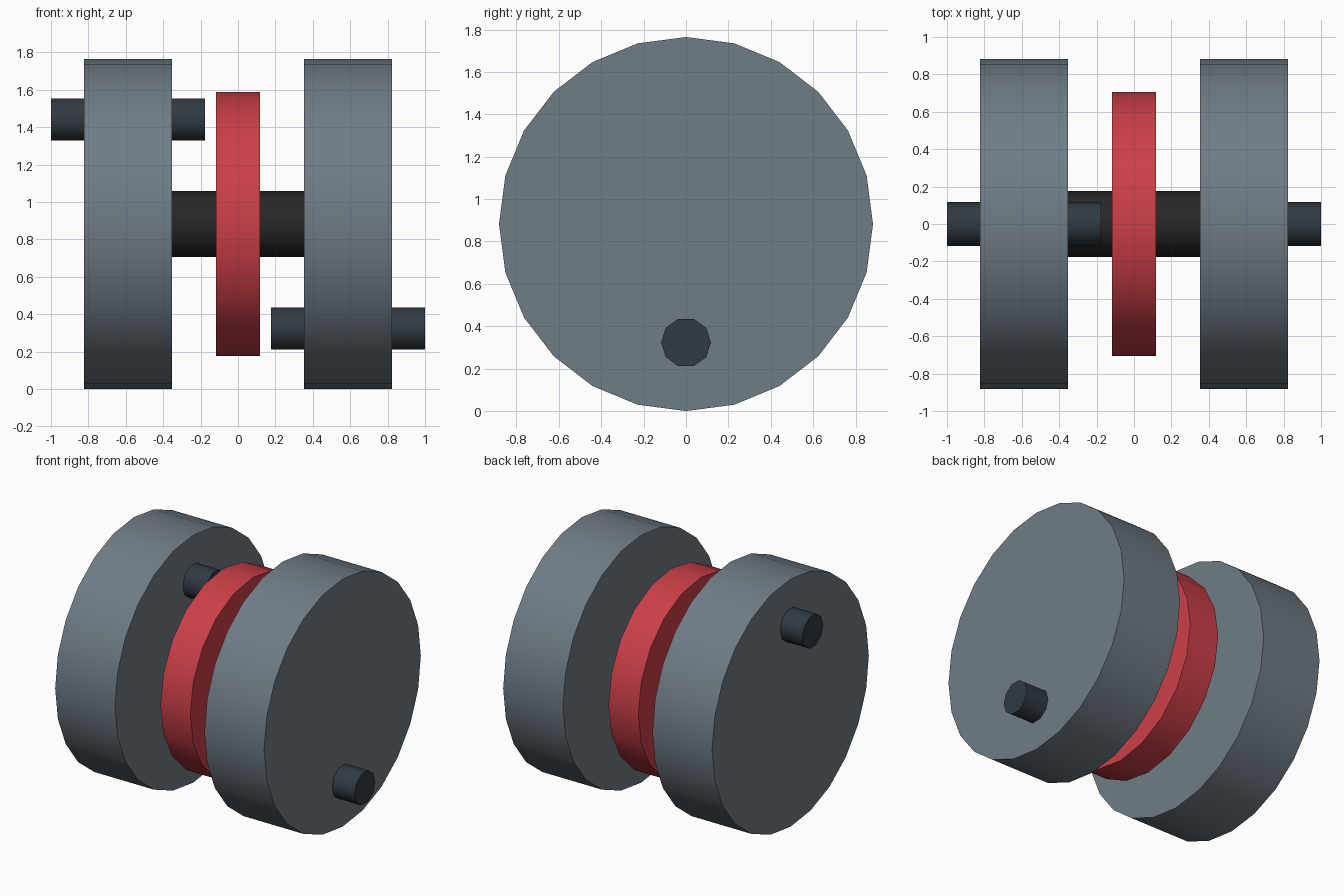
import bpy
from math import radians, pi

if "Cube" in bpy.data.objects:
    bpy.data.objects.remove(bpy.data.objects["Cube"])

U = 2 / 34          # base module: overall width is 34 modules
CZ = 15 * U         # axle height


def material(name, rgb):
    m = bpy.data.materials.new(name)
    m.diffuse_color = (*rgb, 1)
    m.use_nodes = True
    m.node_tree.nodes["Principled BSDF"].inputs["Base Color"].default_value = m.diffuse_color
    return m


WHEEL = material("slate_grey", (0.16, 0.20, 0.235))
PEG = material("dark_steel", (0.030, 0.043, 0.055))
AXLE = material("black", (0.02, 0.02, 0.02))
RED = material("red", (0.60, 0.05, 0.065))


def disc(name, x0, x1, radius, sides, mat, z=CZ):
    """Cylinder lying along x, from x0 to x1, with smooth sides and sharp rims."""
    bpy.ops.mesh.primitive_cylinder_add(
        vertices=sides, radius=radius, depth=abs(x1 - x0),
        location=((x0 + x1) / 2, 0, z), rotation=(0, pi / 2, 0))
    ob = bpy.context.object
    ob.name = name
    ob.data.materials.append(mat)
    bpy.ops.object.shade_smooth_by_angle(angle=radians(40))
    return ob


# Central axle and red middle disc
disc("axle", -6 * U, 6 * U, 3 * U, 12, AXLE)
disc("middle_disc", -2 * U, 2 * U, 12 * U, 20, RED)

# Wheels with offset pegs: high on the left, low on the right
for side, s in (("left", -1), ("right", 1)):
    disc(side + "_wheel", s * 6 * U, s * 14 * U, 15 * U, 24, WHEEL)
    disc(side + "_peg", s * 3 * U, s * 17 * U, 2 * U, 10, PEG, CZ - s * 9.5 * U)
